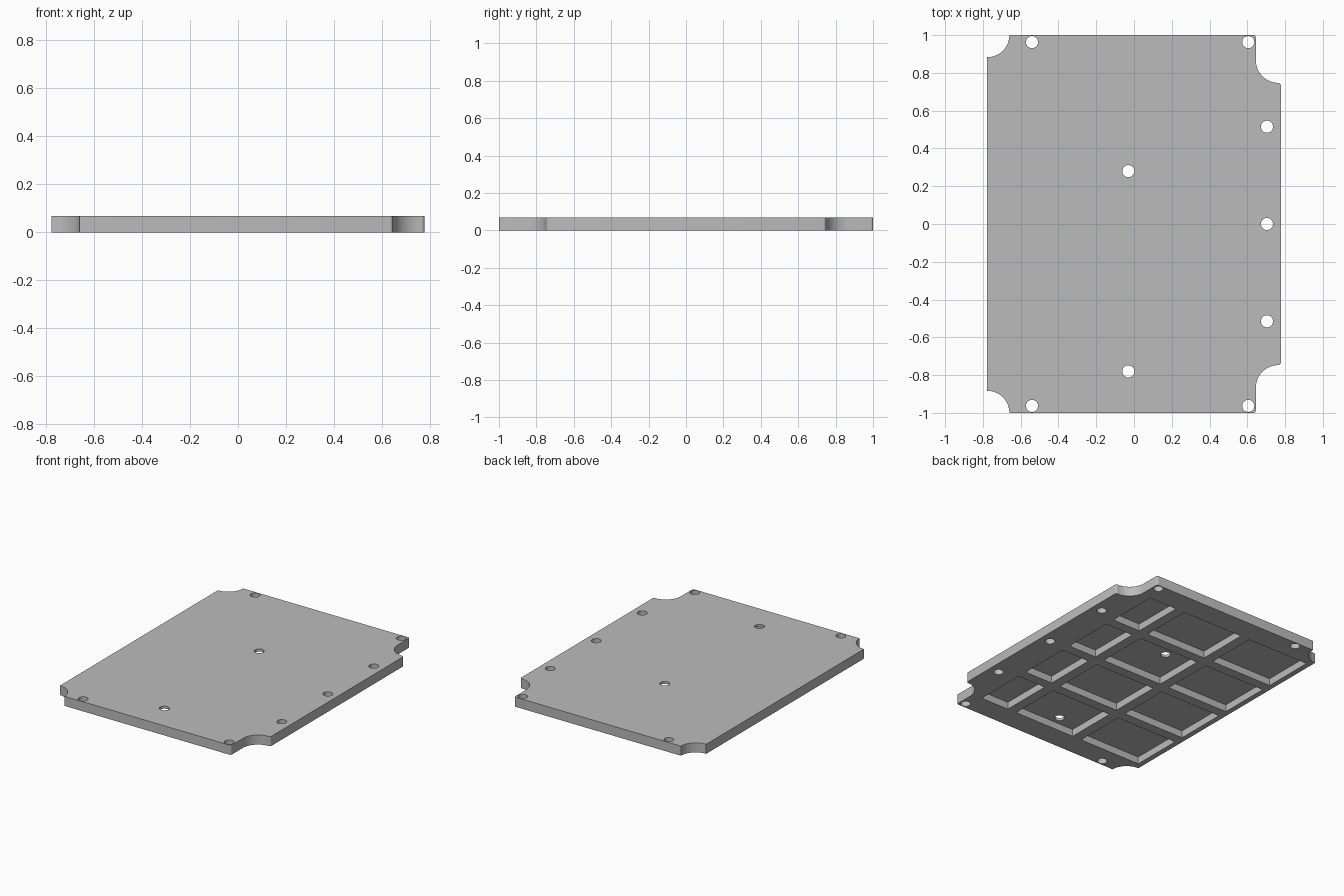
import bpy
import bmesh
from math import cos, sin, radians

cube = bpy.data.objects.get("Cube")
if cube:
    bpy.data.objects.remove(cube, do_unlink=True)

HEIGHT = 0.068       # plate thickness
POCKET_TOP = 0.05    # depth of the underside recesses
HOLE_RADIUS = 0.032

grey = bpy.data.materials.new("plain grey")
grey.use_nodes = True
grey.diffuse_color = (0.5, 0.5, 0.5, 1)
grey.node_tree.nodes["Principled BSDF"].inputs["Base Color"].default_value = (0.5, 0.5, 0.5, 1)


def arc(cx, cy, r, start, end, steps):
    angles = [radians(start + (end - start) * i / steps) for i in range(steps + 1)]
    return [(cx + r * cos(a), cy + r * sin(a)) for a in angles]


def add_prism(bm, outline, z0, z1):
    low = [bm.verts.new((x, y, z0)) for x, y in outline]
    high = [bm.verts.new((x, y, z1)) for x, y in outline]
    n = len(outline)
    bm.faces.new(high)
    bm.faces.new(low[::-1])
    for i in range(n):
        j = (i + 1) % n
        bm.faces.new((low[i], low[j], high[j], high[i]))


def make_object(name, prisms):
    bm = bmesh.new()
    for outline, z0, z1 in prisms:
        add_prism(bm, outline, z0, z1)
    bmesh.ops.recalc_face_normals(bm, faces=bm.faces[:])
    mesh = bpy.data.meshes.new(name)
    bm.to_mesh(mesh)
    bm.free()
    mesh.materials.append(grey)
    obj = bpy.data.objects.new(name, mesh)
    bpy.context.collection.objects.link(obj)
    return obj


# Plate outline: back half, from the right notch round to the left notch
half = (arc(0.765, 0.735, 0.012, 0, 90, 4)
        + arc(0.765, 0.867, 0.12, 270, 180, 16)
        + arc(0.633, 0.988, 0.012, 0, 90, 4)
        + arc(-0.777, 1.0, 0.117, 0, -90, 16))
outline = half + [(x, -y) for x, y in reversed(half)]
plate = make_object("cover_plate", [(outline, 0, HEIGHT)])

# Underside recesses: three columns by four rows
columns = [(-0.74, -0.262), (-0.19, 0.283), (0.353, 0.57)]
row_size, row_pitch = 0.367, 0.4375
pockets = []
for x0, x1 in columns:
    for row in range(4):
        y0 = (row - 1.5) * row_pitch - row_size / 2
        y1 = y0 + row_size
        pockets.append(([(x0, y0), (x1, y0), (x1, y1), (x0, y1)], -0.1, POCKET_TOP))
pocket_cutter = make_object("pocket_cutter", pockets)

# Screw holes: edge corners, right side and centre line
centres = [(x, y) for x in (-0.54, 0.605) for y in (-0.963, 0.963)]
centres += [(0.704, y) for y in (-0.515, 0, 0.515)]
centres += [(-0.03, 0.28), (-0.03, -0.78)]
holes = [(arc(x, y, HOLE_RADIUS, 0, 348.75, 31), -0.2, 0.2) for x, y in centres]
hole_cutter = make_object("hole_cutter", holes)

# Cut the plate and keep the finished mesh
for cutter in (pocket_cutter, hole_cutter):
    cutter.hide_render = True
    mod = plate.modifiers.new(cutter.name, 'BOOLEAN')
    mod.operation = 'DIFFERENCE'
    mod.solver = 'EXACT'
    mod.object = cutter
depsgraph = bpy.context.evaluated_depsgraph_get()
finished = bpy.data.meshes.new_from_object(plate.evaluated_get(depsgraph))
plate.modifiers.clear()
plate.data = finished
for cutter in (pocket_cutter, hole_cutter):
    bpy.data.objects.remove(cutter, do_unlink=True)

# Smooth the arcs, keep the edges crisp
bpy.ops.object.select_all(action='DESELECT')
plate.select_set(True)
bpy.context.view_layer.objects.active = plate
bpy.ops.object.shade_smooth_by_angle(angle=radians(30))
